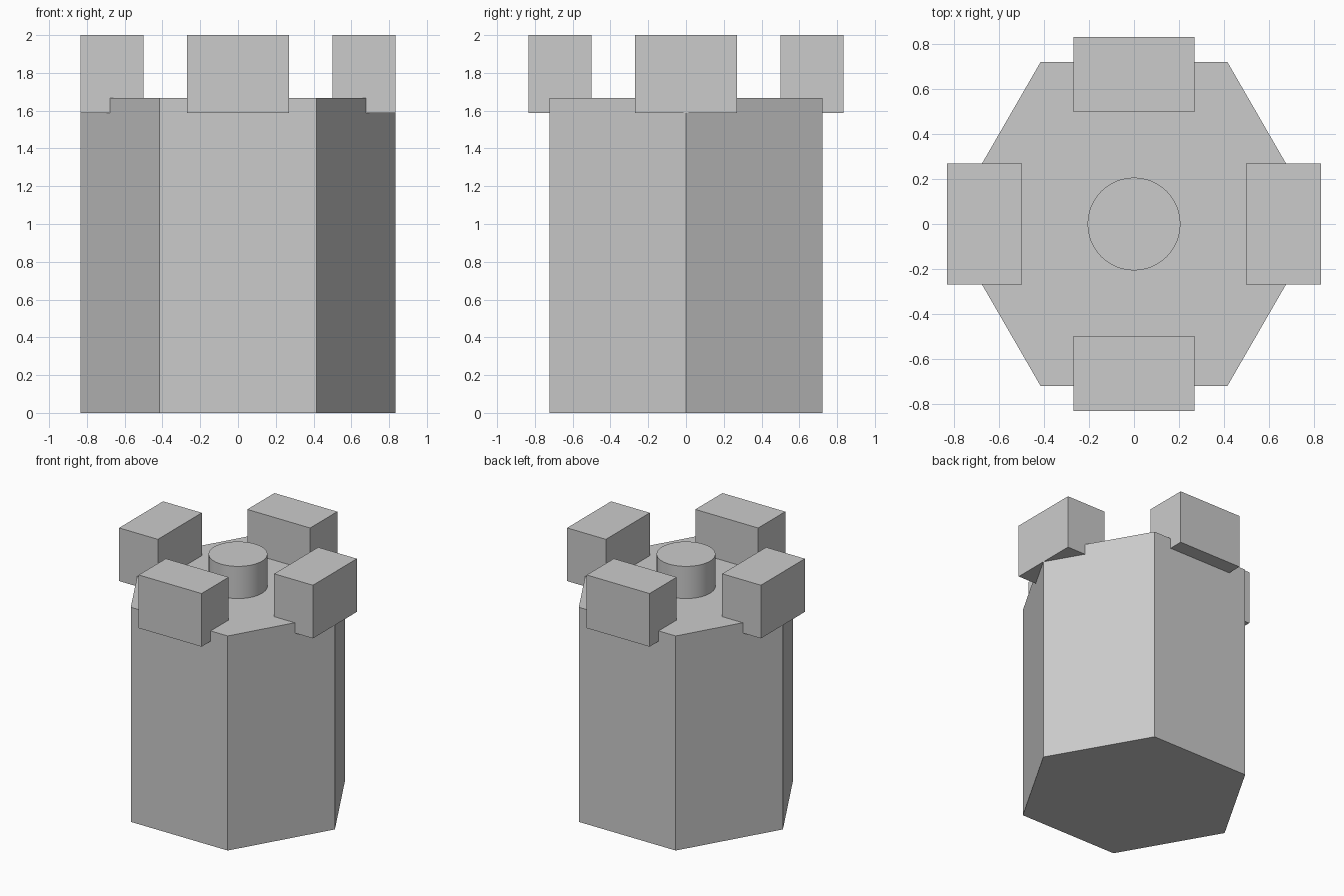
import bpy
import math

cube = bpy.data.objects.get("Cube")
if cube:
    bpy.data.objects.remove(cube, do_unlink=True)

# Single stone colour
stone = bpy.data.materials.new("stone_grey")
stone.use_nodes = True
grey = (0.6, 0.6, 0.6, 1)
stone.diffuse_color = grey
stone.node_tree.nodes["Principled BSDF"].inputs["Base Color"].default_value = grey

RADIUS = 0.833
BODY_TOP = 1.667
TOP = 2.0


def finish(name):
    obj = bpy.context.object
    obj.name = name
    obj.data.materials.append(stone)
    return obj


def prism(name, sides, radius, bottom, top, turn=0):
    bpy.ops.mesh.primitive_cylinder_add(
        vertices=sides, radius=radius, depth=top - bottom,
        location=(0, 0, (bottom + top) / 2), rotation=(0, 0, turn))
    bpy.ops.object.transform_apply(location=False, rotation=True, scale=False)
    return finish(name)


# Six-sided tower with corners on the left and right
prism("tower_body", 6, RADIUS, 0, BODY_TOP, math.radians(30))

# Round post in the middle of the roof
prism("roof_post", 48, 0.207, BODY_TOP - 0.02, 1.917)
bpy.ops.object.shade_smooth_by_angle(angle=math.radians(30))

# Four battlement blocks, overhanging the rim
WIDTH, DEPTH, BOTTOM = 0.54, 0.333, 1.587
for i, side in enumerate(("left", "back", "right", "front")):
    angle = i * math.pi / 2
    reach = RADIUS - DEPTH / 2
    bpy.ops.mesh.primitive_cube_add(
        size=1, rotation=(0, 0, angle),
        location=(reach * math.cos(angle), reach * math.sin(angle), (BOTTOM + TOP) / 2))
    block = finish(side + "_battlement")
    block.scale = (DEPTH, WIDTH, TOP - BOTTOM)
    bpy.ops.object.transform_apply(location=False, rotation=True, scale=True)
